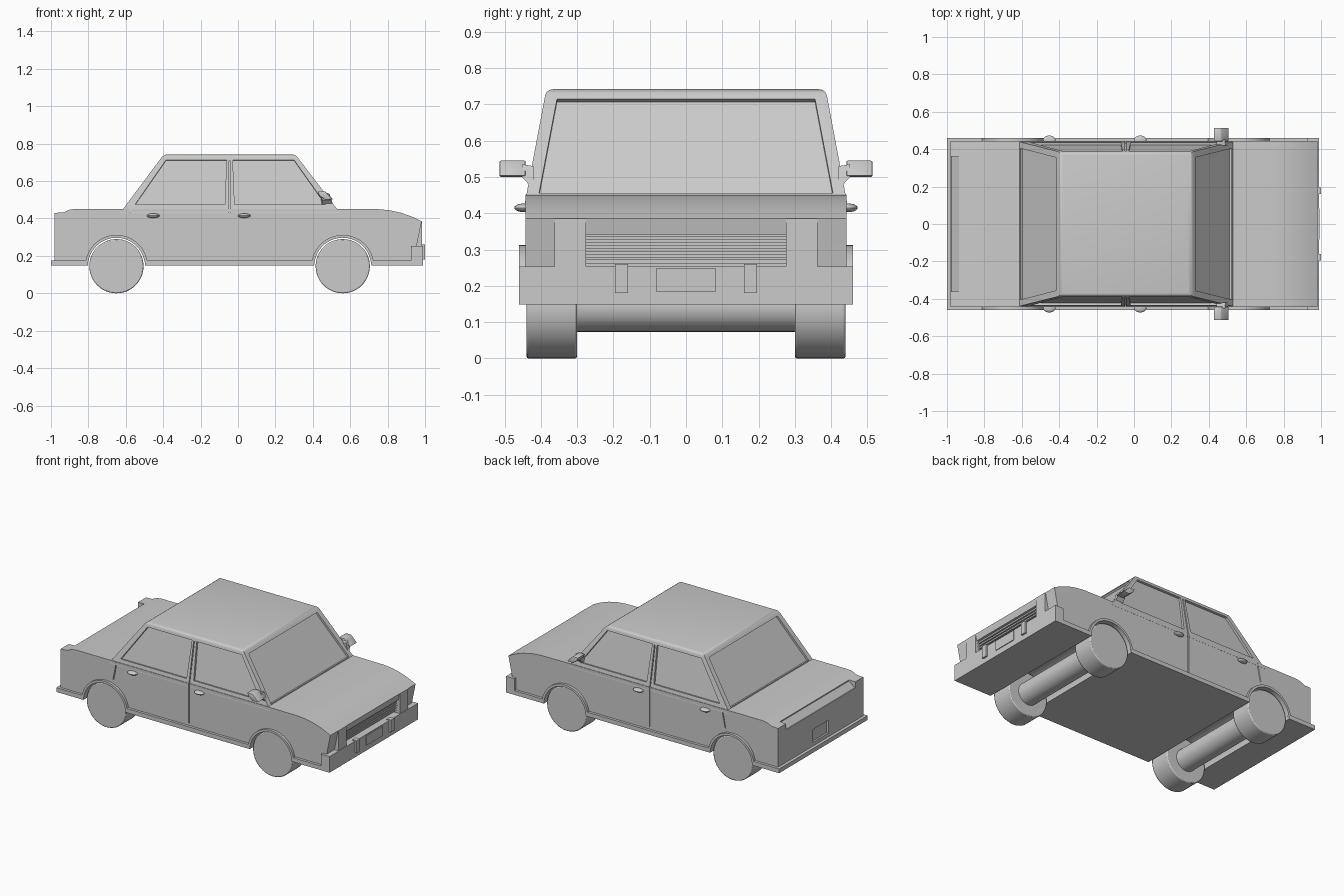
import bpy, bmesh, math
from mathutils import Vector, Matrix

if "Cube" in bpy.data.objects:
    bpy.data.objects.remove(bpy.data.objects["Cube"])


def finish(name, bm, smooth=False, bevel=0.0, segs=2):
    bmesh.ops.recalc_face_normals(bm, faces=bm.faces[:])
    if bevel:
        bmesh.ops.bevel(bm, geom=bm.edges[:], offset=bevel, segments=segs, affect='EDGES', profile=0.5)
    me = bpy.data.meshes.new(name)
    bm.to_mesh(me)
    bm.free()
    ob = bpy.data.objects.new(name, me)
    bpy.context.collection.objects.link(ob)
    if smooth:
        shade(ob)
    return ob


def shade(ob):
    bpy.ops.object.select_all(action='DESELECT')
    ob.select_set(True)
    bpy.context.view_layer.objects.active = ob
    bpy.ops.object.shade_smooth_by_angle(angle=math.radians(30))


def loft(name, a, b, **kw):
    """Solid between two matching outlines."""
    bm = bmesh.new()
    va, vb = [bm.verts.new(p) for p in a], [bm.verts.new(p) for p in b]
    n = len(a)
    bm.faces.new(va)
    bm.faces.new(vb[::-1])
    for i in range(n):
        bm.faces.new((va[i], va[(i + 1) % n], vb[(i + 1) % n], vb[i]))
    return finish(name, bm, **kw)


def prism(name, pts, y0, y1, **kw):
    return loft(name, [(x, y0, z) for x, z in pts], [(x, y1, z) for x, z in pts], **kw)


def box(name, x0, x1, y0, y1, z0, z1, **kw):
    return prism(name, [(x0, z0), (x1, z0), (x1, z1), (x0, z1)], y0, y1, **kw)


def cyl(name, x, z, r, y0, y1, n=48, **kw):
    pts = [(x + r * math.cos(2 * math.pi * i / n), z + r * math.sin(2 * math.pi * i / n)) for i in range(n)]
    return prism(name, pts, y0, y1, **kw)


def cut(ob, cutters):
    for c in cutters:
        m = ob.modifiers.new("cut", 'BOOLEAN')
        m.operation, m.solver, m.object = 'DIFFERENCE', 'EXACT', c
        bpy.context.view_layer.objects.active = ob
        bpy.ops.object.modifier_apply(modifier=m.name)
        bpy.data.objects.remove(c)


def recess(pts, depth):
    """Cutter that sinks a window polygon into a sloped face."""
    p = [Vector(q) for q in pts]
    n = (p[1] - p[0]).cross(p[2] - p[0]).normalized()
    if n.dot(p[0] - Vector((0, 0, 0.5))) < 0:
        n = -n
    return loft("cutter", [q + n * 0.03 for q in p], [q - n * depth for q in p])


AXLES = (-0.65, 0.56)
WZ = 0.145
W = 0.443

# Lower body with curved bonnet and sloped nose
side = [(-0.98, 0.15), (0.935, 0.15), (0.94, 0.18), (0.982, 0.385), (0.93, 0.41), (0.87, 0.431),
        (0.81, 0.444), (0.75, 0.45), (0.53, 0.452), (-0.6, 0.452), (-0.87, 0.452), (-0.90, 0.447),
        (-0.935, 0.432), (-0.98, 0.43)]
body = prism("body", side, -W, W)
sill = box("sill_and_rear_bumper", -1.0, 0.97, -0.46, 0.46, 0.148, 0.176)
for x in AXLES:
    cut(body, [cyl("cutter", x, WZ, 0.153, -0.6, 0.6)])
    cut(sill, [cyl("cutter", x, WZ, 0.153, -0.6, 0.6)])

# Boot notch, rear plate recess, grille opening
cut(body, [
    prism("cutter", [(-1.05, 0.39), (-0.975, 0.39), (-0.935, 0.425), (-0.935, 0.5), (-1.05, 0.5)], -0.36, 0.36),
    box("cutter", -1.05, -0.968, -0.08, 0.08, 0.2, 0.285),
    box("cutter", 0.925, 1.1, -0.275, 0.275, 0.2, 0.342)])

# Door gaps
for s in (-1, 1):
    y0, y1 = sorted((s * (W - 0.008), s * 0.5))
    cut(body, [box("cutter", -0.049, -0.043, y0, y1, 0.19, 0.5),
               prism("cutter", [(-0.566, 0.5), (-0.6, 0.33), (-0.594, 0.33), (-0.56, 0.5)], y0, y1)])
shade(body)


# Cabin
def side_y(z):
    return 0.44 - (z - 0.45) * 0.055 / 0.29


def front_x(z):
    return 0.53 - (z - 0.45) * 0.22 / 0.29


def rear_x(z):
    return -0.615 + (z - 0.45) * 0.215 / 0.29


def ring(z):
    return [(rear_x(z), -side_y(z), z), (front_x(z), -side_y(z), z),
            (front_x(z), side_y(z), z), (rear_x(z), side_y(z), z)]


bm = bmesh.new()
lo, hi = [[bm.verts.new(p) for p in ring(z)] for z in (0.43, 0.742)]
bm.faces.new(lo)
bm.faces.new(hi)
for i in range(4):
    j = (i + 1) % 4
    bm.faces.new((lo[i], lo[j], hi[j], hi[i]))
roof_edges = [e for e in bm.edges if all(v.co.z > 0.7 for v in e.verts)]
bmesh.ops.bevel(bm, geom=roof_edges, offset=0.018, segments=3, affect='EDGES', profile=0.5)
cabin = finish("cabin", bm)

# Sunken windows
cuts = []
for s in (-1, 1):
    for quad in ([(-0.55, 0.475), (-0.07, 0.475), (-0.062, 0.712), (-0.385, 0.712)],
                 [(-0.018, 0.475), (0.468, 0.475), (0.3, 0.712), (-0.028, 0.712)]):
        cuts.append(recess([(x, s * side_y(z), z) for x, z in quad], 0.014))
    y0, y1 = sorted((s * 0.375, s * 0.5))
    door = prism("cutter", [(-0.049, 0.42), (-0.043, 0.42), (-0.043, 0.71), (-0.049, 0.71)], y0, y1)
    for v in door.data.vertices:
        if abs(v.co.y) < 0.4:
            v.co.y = s * (side_y(v.co.z) - 0.01)
    cuts.append(door)
for fx in (front_x, rear_x):
    cuts.append(recess([(fx(z), k * (side_y(z) - 0.034), z)
                        for z, k in ((0.456, -1), (0.456, 1), (0.715, 1), (0.715, -1))], 0.014))
cut(cabin, cuts)
shade(cabin)

# Front bumper with guards and number plate
box("front_bumper", 0.925, 0.988, -0.46, 0.46, 0.148, 0.254)
for s in (-1, 1):
    box("bumper_guard", 0.97, 1.0, s * 0.178 - 0.018, s * 0.178 + 0.018, 0.18, 0.26)
    box("headlight", 0.92, 0.984, s * 0.319 - 0.043, s * 0.319 + 0.043, 0.2, 0.385)
box("front_plate", 0.98, 0.993, -0.082, 0.082, 0.184, 0.248)

# Grille slats
for i in range(5):
    z = 0.262 + i * 0.0165
    box("grille_slat", 0.92, 0.95 + i * 0.003, -0.277, 0.277, z, z + 0.01)

# Wheels, axles and arch lips
for x in AXLES:
    cyl("axle", x, WZ, 0.072, -0.32, 0.32, n=32, smooth=True)
    for s in (-1, 1):
        y0, y1 = sorted((s * 0.30, s * 0.44))
        wheel = cyl("wheel", x, WZ, 0.145, y0, y1)
        b = wheel.modifiers.new("rim", 'BEVEL')
        b.width, b.segments, b.limit_method, b.angle_limit = 0.006, 2, 'ANGLE', math.radians(40)
        shade(wheel)
        arc = [math.radians(9 + 162 * i / 28) for i in range(29)]
        pts = [(x + 0.167 * math.cos(a), WZ + 0.167 * math.sin(a)) for a in arc]
        pts += [(x + 0.152 * math.cos(a), WZ + 0.152 * math.sin(a)) for a in reversed(arc)]
        prism("arch_lip", pts, s * 0.43, s * 0.46, smooth=True)

# Door handles and mirrors
for s in (-1, 1):
    for x in (-0.453, 0.033):
        bm = bmesh.new()
        bmesh.ops.create_uvsphere(bm, u_segments=20, v_segments=12, radius=1,
                                  matrix=Matrix.Translation((x, s * 0.447, 0.415))
                                  @ Matrix.Diagonal((0.034, 0.026, 0.012, 1)))
        finish("door_handle", bm, smooth=True)
    head = [(0.425, 0.545), (0.465, 0.545), (0.508, 0.503), (0.465, 0.5), (0.435, 0.522)]
    prism("mirror", head, s * 0.442, s * 0.514, bevel=0.004, smooth=True)
    loft("mirror_arm",
         [(0.45, s * 0.42, 0.465), (0.51, s * 0.42, 0.465), (0.49, s * 0.42, 0.53), (0.44, s * 0.42, 0.53)],
         [(0.45, s * 0.452, 0.5), (0.5, s * 0.452, 0.5), (0.485, s * 0.452, 0.535), (0.44, s * 0.452, 0.535)])
